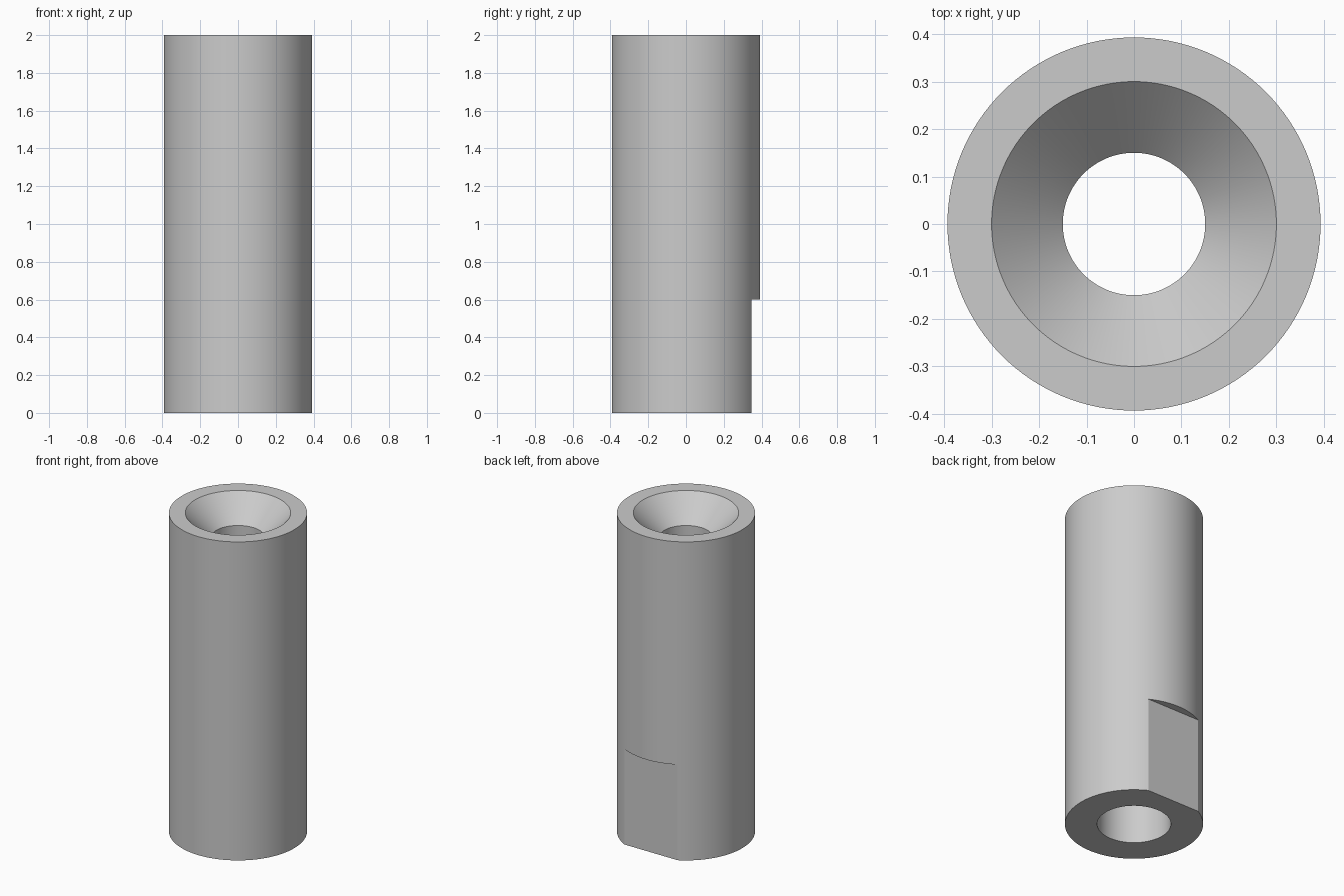
import bpy, bmesh, math

if "Cube" in bpy.data.objects:
    bpy.data.objects.remove(bpy.data.objects["Cube"])

R, FLAT, STEP = 0.393, 0.347, 0.6
SEG = 128

metal = bpy.data.materials.new("grey metal")
metal.diffuse_color = (0.6, 0.6, 0.6, 1)
metal.use_nodes = True
metal.node_tree.nodes["Principled BSDF"].inputs["Base Color"].default_value = metal.diffuse_color


def finish(bm, name):
    me = bpy.data.meshes.new(name)
    bmesh.ops.recalc_face_normals(bm, faces=bm.faces)
    bm.to_mesh(me)
    bm.free()
    ob = bpy.data.objects.new(name, me)
    bpy.context.collection.objects.link(ob)
    return ob


# Turned sleeve: outer wall, countersink, screw hole and wider lower bore
profile = [(R, 0), (R, 2), (0.30, 2), (0.15, 1.85), (0.15, 1.2), (0.21, 1.2), (0.21, 0)]
bm = bmesh.new()
rings = [[bm.verts.new((r * math.cos(2 * math.pi * i / SEG), r * math.sin(2 * math.pi * i / SEG), z))
          for i in range(SEG)] for r, z in profile]
for a, b in zip(rings, rings[1:] + rings[:1]):
    for i in range(SEG):
        j = (i + 1) % SEG
        bm.faces.new((a[i], a[j], b[j], b[i]))
sleeve = finish(bm, "sleeve")
sleeve.data.materials.append(metal)

# Two wrench flats cut into the front and back of the lower end
for side, label in ((-1, "front"), (1, "back")):
    bm = bmesh.new()
    bmesh.ops.create_cube(bm, size=1)
    for v in bm.verts:
        v.co.y = side * (FLAT + 0.2 * (v.co.y + 0.5))
        v.co.z = STEP if v.co.z > 0 else -0.2
    cutter = finish(bm, label + "_flat_cutter")
    cutter.data.materials.append(metal)
    cutter.hide_render = True
    cutter.hide_set(True)
    mod = sleeve.modifiers.new(label + "_flat", 'BOOLEAN')
    mod.operation = 'DIFFERENCE'
    mod.solver = 'EXACT'
    mod.object = cutter

# Apply the cuts, then smooth the round walls and keep the edges sharp
bpy.context.view_layer.objects.active = sleeve
sleeve.select_set(True)
for mod in list(sleeve.modifiers):
    bpy.ops.object.modifier_apply(modifier=mod.name)
for ob in list(bpy.data.objects):
    if ob.name.endswith("cutter"):
        bpy.data.objects.remove(ob)
bpy.ops.object.shade_smooth_by_angle(angle=math.radians(20))
